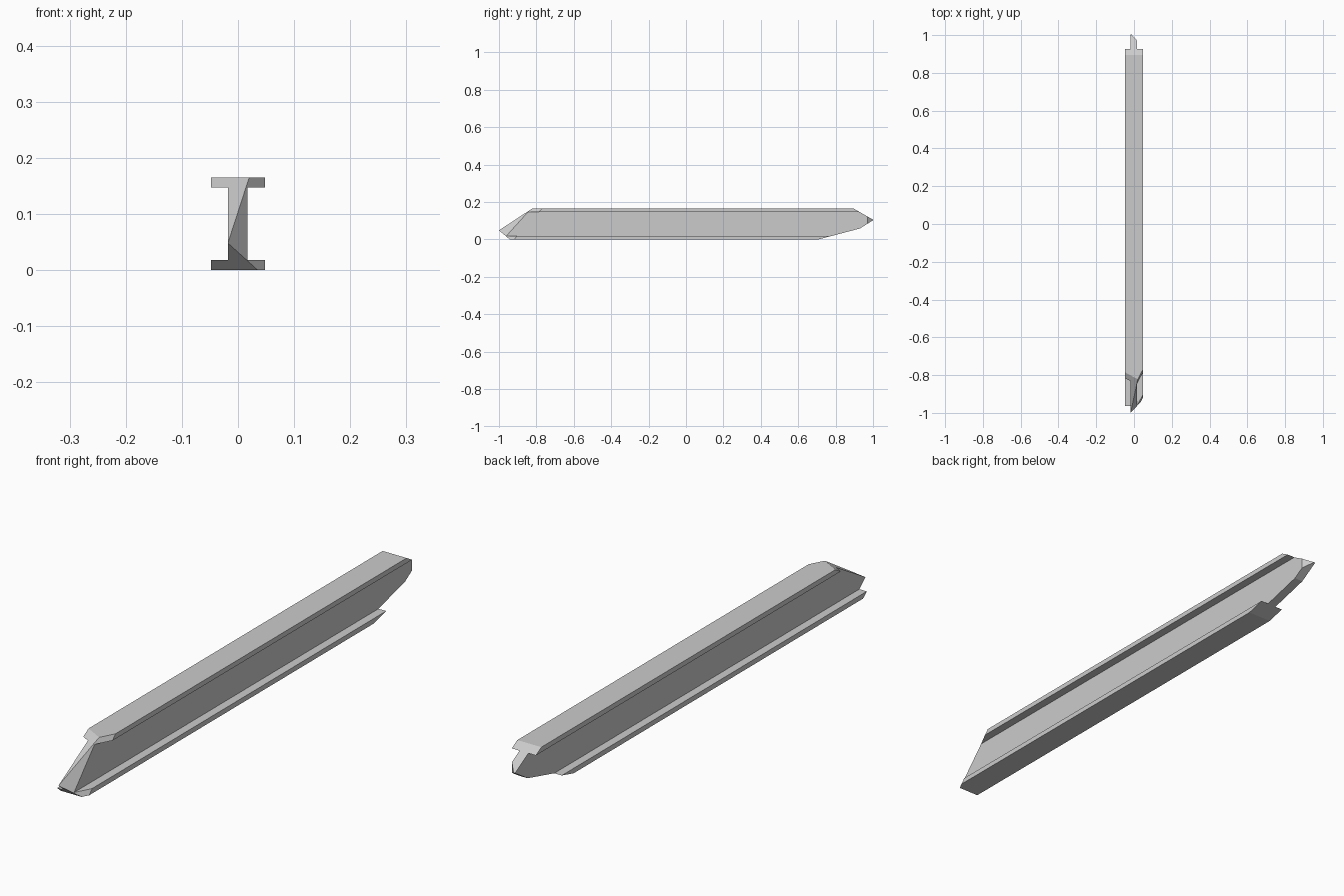
import bpy, bmesh
from mathutils import Vector

if "Cube" in bpy.data.objects:
    bpy.data.objects.remove(bpy.data.objects["Cube"])

# I-shaped cross-section (x, z)
H, W, T = 0.165, 0.048, 0.018
L, R = -0.018, 0.017
profile = [(-W, 0), (W, 0), (W, T), (R, T), (R, H - T), (W, H - T),
           (W, H), (-W, H), (-W, H - T), (L, H - T), (L, T), (-W, T)]

# Extrude the section along y
bm = bmesh.new()
face = bm.faces.new([bm.verts.new((x, -1.1, z)) for x, z in profile])
ext = bmesh.ops.extrude_face_region(bm, geom=[face])
bmesh.ops.translate(bm, vec=(0, 2.2, 0),
                    verts=[g for g in ext["geom"] if isinstance(g, bmesh.types.BMVert)])


def chop(a, b, c, end):
    """Slice off the end (-1 front, 1 back) beyond the plane through three points."""
    a, b, c = Vector(a), Vector(b), Vector(c)
    n = (b - a).cross(c - a).normalized()
    if n.y * end < 0:
        n.negate()
    geom = bm.verts[:] + bm.edges[:] + bm.faces[:]
    cut = bmesh.ops.bisect_plane(bm, geom=geom, plane_co=a, plane_no=n,
                                 dist=1e-6, clear_outer=True)
    edges = [g for g in cut["geom_cut"] if isinstance(g, bmesh.types.BMEdge)]
    bmesh.ops.holes_fill(bm, edges=[e for e in edges if e.is_boundary], sides=0)


# Broken front end: upper slant, right-hand slant, undercut
tip = (-0.018, -1.0, 0.048)
chop((-W, -0.785, H), (0.02, -0.822, H), tip, -1)
chop((0.02, -0.822, H), tip, (0.035, -0.943, 0), -1)
chop(tip, (0.035, -0.943, 0), (-W, -0.943, 0), -1)

# Broken back end: top slant, long undercut, short undercut, tip corner
chop((-W, 0.895, H), (W, 0.895, H), (0, 1.0, 0.105), 1)
chop((-W, 0.71, 0), (W, 0.71, 0), (0, 0.93, 0.058), 1)
chop((-W, 0.93, 0.058), (W, 0.93, 0.058), (0, 1.0, 0.102), 1)
chop((R, 0.97, 0), (R, 0.97, H), (-0.01, 1.0, 0), 1)

bmesh.ops.recalc_face_normals(bm, faces=bm.faces[:])
mesh = bpy.data.meshes.new("broken_girder")
bm.to_mesh(mesh)
bm.free()
girder = bpy.data.objects.new("broken_girder", mesh)
bpy.context.collection.objects.link(girder)
